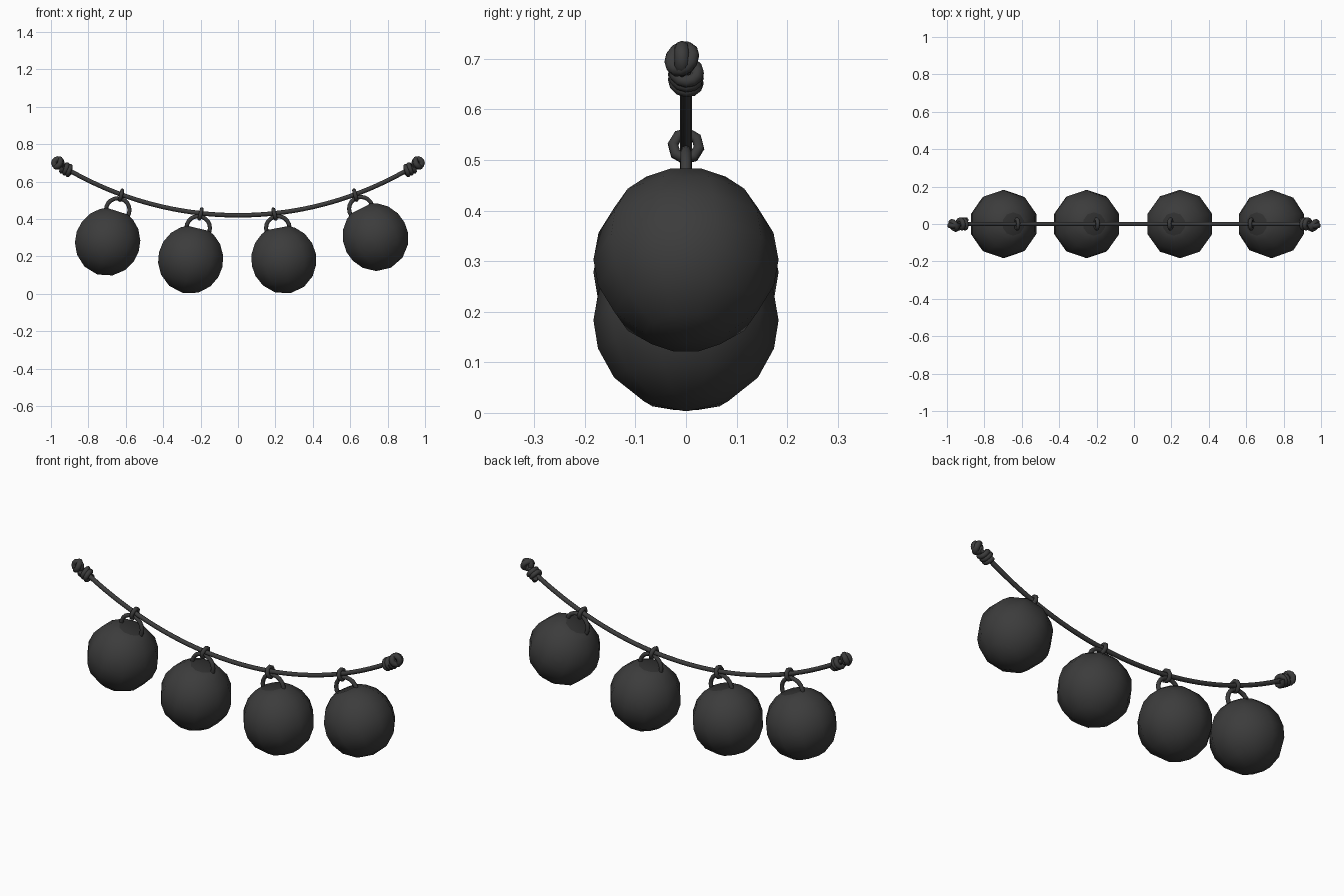
import bpy, bmesh
from math import sin, cos, pi, radians, atan2
from mathutils import Vector, Matrix

if "Cube" in bpy.data.objects:
    bpy.data.objects.remove(bpy.data.objects["Cube"])


def material(name, value):
    m = bpy.data.materials.new(name)
    m.use_nodes = True
    colour = (value, value, value, 1)
    m.diffuse_color = colour
    bsdf = m.node_tree.nodes["Principled BSDF"]
    bsdf.inputs["Base Color"].default_value = colour
    bsdf.inputs["Roughness"].default_value = 0.8
    return m


charcoal = material("charcoal", 0.045)
dark_cap = material("dark charcoal", 0.03)


def finish(ob, angle):
    bpy.ops.object.select_all(action='DESELECT')
    ob.select_set(True)
    bpy.context.view_layer.objects.active = ob
    if ob.type == 'CURVE':
        bpy.ops.object.convert(target='MESH')
        ob = bpy.context.object
    bpy.ops.object.shade_smooth_by_angle(angle=radians(angle))


def tube(name, points, radius, closed=False):
    curve = bpy.data.curves.new(name, 'CURVE')
    curve.dimensions = '3D'
    curve.bevel_depth = radius
    curve.bevel_resolution = 2
    curve.use_fill_caps = True
    spline = curve.splines.new('POLY')
    spline.points.add(len(points) - 1)
    for p, co in zip(spline.points, points):
        p.co = (*co, 1)
    spline.use_cyclic_u = closed
    ob = bpy.data.objects.new(name, curve)
    bpy.context.collection.objects.link(ob)
    curve.materials.append(charcoal)
    finish(ob, 60)


def circle(centre, u, v, radius, steps):
    return [centre + radius * (u * cos(2 * pi * i / steps) + v * sin(2 * pi * i / steps))
            for i in range(steps)]


def string_z(x):
    return 0.42 + 0.275 * abs(x) ** 2 + 0.025 * x ** 4


def ball(name, centre, tilt):
    """Ten-sided ball with a small flat cap; its axis leans towards the ring."""
    bm = bmesh.new()
    radius, sides = 0.183, 10
    bottom = bm.verts.new((0, 0, -radius))
    previous = None
    for polar in (27, 51, 72, 90, 109, 129, 148, 160):
        r, z = radius * sin(radians(polar)), -radius * cos(radians(polar))
        ring = [bm.verts.new((r * cos(pi / 2 + 2 * pi * i / sides),
                              r * sin(pi / 2 + 2 * pi * i / sides), z))
                for i in range(sides)]
        for i in range(sides):
            j = (i + 1) % sides
            if previous:
                bm.faces.new((previous[i], previous[j], ring[j], ring[i]))
            else:
                bm.faces.new((bottom, ring[j], ring[i]))
        previous = ring
    bm.faces.new(previous).material_index = 1
    bmesh.ops.recalc_face_normals(bm, faces=bm.faces)
    me = bpy.data.meshes.new(name)
    bm.to_mesh(me)
    bm.free()
    me.materials.append(charcoal)
    me.materials.append(dark_cap)
    ob = bpy.data.objects.new(name, me)
    bpy.context.collection.objects.link(ob)
    ob.matrix_world = Matrix.Translation(centre) @ Matrix.Rotation(tilt, 4, 'Y')
    finish(ob, 50)


X, Y, Z = Vector((1, 0, 0)), Vector((0, 1, 0)), Vector((0, 0, 1))

# Sagging string
tube("string", [Vector((x, 0, string_z(x))) for x in [-0.95 + 0.05 * i for i in range(39)]], 0.012)

# Hanging balls, each with a ring and a small tie round the string
hangers = [
    ("far_right", (-0.697, 0.278), (-0.643, 0.448), -0.625),
    ("near_right", (-0.253, 0.183), (-0.213, 0.352), -0.2),
    ("near_left", (0.245, 0.183), (0.213, 0.352), 0.195),
    ("far_left", (0.735, 0.303), (0.657, 0.455), 0.627),
]
for name, (bx, bz), (rx, rz), tx in hangers:
    ball(name + "_ball", Vector((bx, 0, bz)), atan2(rx - bx, rz - bz))
    tube(name + "_ring", circle(Vector((rx, 0, rz)), X, Z, 0.063, 20), 0.011, True)
    lean = Vector((0.25 if tx < 0 else -0.25, 0.15, 1)).normalized()
    across = (Y - lean * Y.dot(lean)).normalized()
    tube(name + "_tie", circle(Vector((tx, 0, string_z(tx) - 0.004)), across, lean, 0.026, 8),
         0.011, True)

# End knots: coils wound round the string, then a folded loop on the tip
for name, s in (("right", -1), ("left", 1)):
    start = Vector((s * 0.895, 0, string_z(0.895) - 0.002))
    out = Vector((s * 0.87, 0, 0.49)).normalized()
    up = out.cross(Y) * -s
    coils = []
    for i in range(31):
        a = 2 * pi * i / 12
        coils.append(start + out * (0.048 * i / 30) + 0.023 * (Y * cos(a) + up * sin(a)))
    tube(name + "_knot_coils", coils, 0.013)
    tip = Vector((s * 0.963, -0.008, 0.7))
    side = (Y + out * 0.6).normalized()
    tube(name + "_knot_loop", circle(tip, out, up, 0.021, 12), 0.015, True)
    tube(name + "_knot_fold", circle(tip, side, up, 0.023, 12), 0.015, True)
